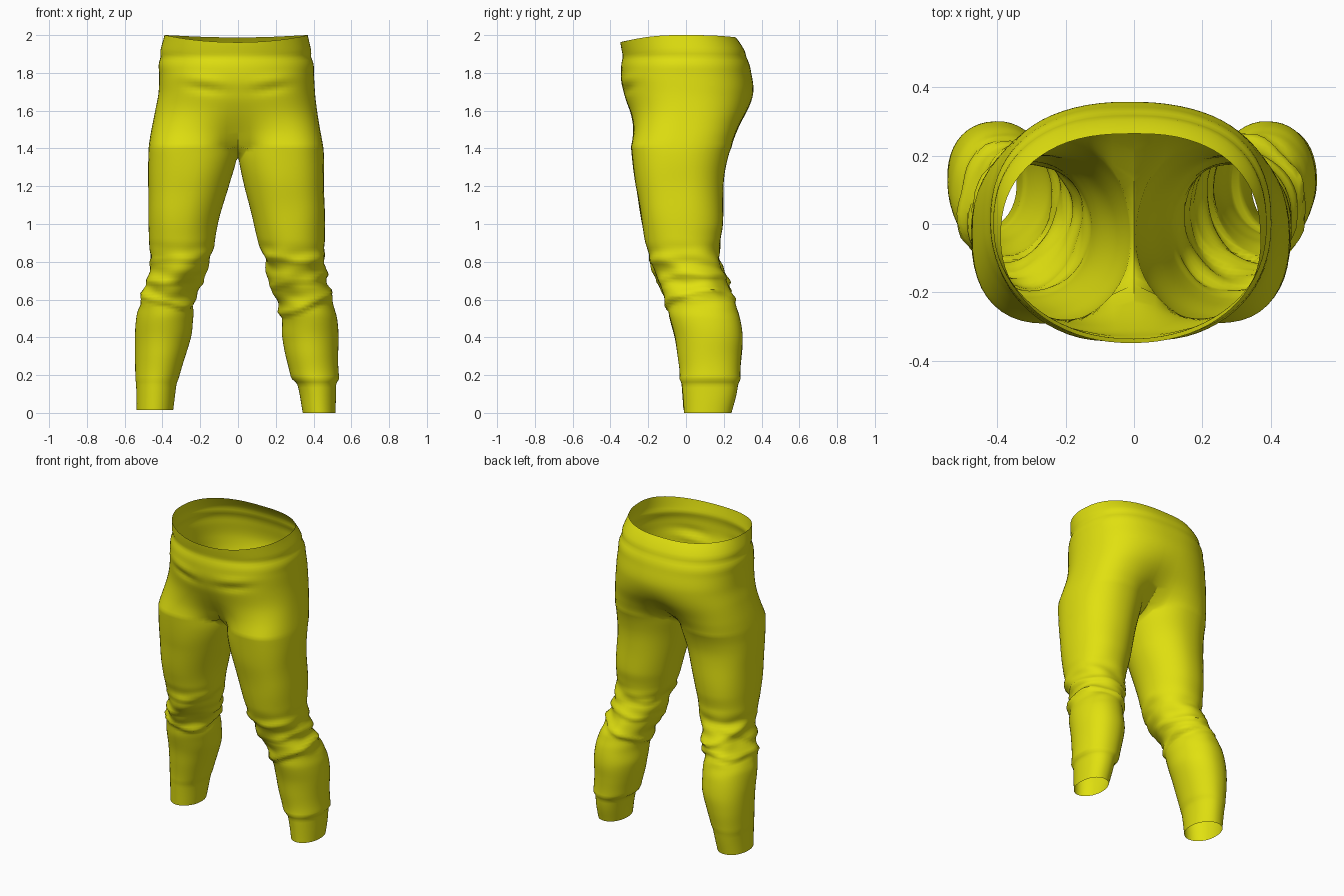
import bpy, bmesh, math
from mathutils import Vector, noise

if "Cube" in bpy.data.objects:
    bpy.data.objects.remove(bpy.data.objects["Cube"])

# z, left outer, left inner, right outer, right inner (distances from the middle)
WIDTHS = [
    (2.00, .390, 0, .372, 0), (1.90, .412, 0, .390, 0), (1.70, .422, 0, .405, 0),
    (1.60, .440, 0, .420, 0), (1.42, .472, 0, .450, 0), (1.34, .475, .008, .455, .004),
    (1.20, .476, .050, .456, .034), (1.00, .474, .108, .460, .085),
    (0.80, .468, .145, .458, .135), (0.70, .480, .185, .470, .155),
    (0.60, .522, .225, .500, .205), (0.50, .538, .238, .520, .232),
    (0.40, .545, .247, .530, .237), (0.20, .540, .308, .528, .282),
    (0.15, .538, .325, .518, .312), (0.00, .535, .347, .514, .340)]
# z, front y, back y
DEPTHS = [
    (2.00, -.352, .255), (1.95, -.345, .292), (1.90, -.338, .318), (1.78, -.345, .348),
    (1.70, -.330, .355), (1.60, -.308, .335), (1.50, -.295, .290), (1.40, -.290, .238),
    (1.30, -.280, .210), (1.20, -.266, .200), (1.00, -.232, .196), (0.90, -.212, .180),
    (0.80, -.190, .185), (0.70, -.150, .215), (0.60, -.112, .255), (0.50, -.085, .285),
    (0.40, -.060, .300), (0.30, -.045, .293), (0.20, -.028, .280), (0.10, -.018, .265),
    (0.00, -.012, .242)]
SPLIT = 1.41              # height where the hips divide into legs
DIP = .06                 # sag of the crotch seam
OUTER, INNER = 36, 12     # segments around the outside and along the crotch seam
SPREAD = math.radians(145)


def smooth(a, b, v):
    t = min(1, max(0, (v - a) / (b - a)))
    return t * t * (3 - 2 * t)


def bump(v, mid, width):
    return math.exp(-((v - mid) / width) ** 2)


def sample(table, z):
    """Smooth (Hermite) interpolation down a table sorted by falling z."""
    z = min(table[0][0], max(table[-1][0], z))
    n = len(table)
    i = next(k for k in range(n - 1) if z >= table[k + 1][0])
    p, q = table[i], table[i + 1]
    a, b = table[max(i - 1, 0)], table[min(i + 2, n - 1)]
    h = q[0] - p[0]
    t = (z - p[0]) / h
    out = []
    for c in range(1, len(p)):
        m0 = (q[c] - a[c]) / (q[0] - a[0]) * h
        m1 = (b[c] - p[c]) / (b[0] - p[0]) * h
        out.append((2*t**3 - 3*t*t + 1) * p[c] + (t**3 - 2*t*t + t) * m0
                   + (3*t*t - 2*t**3) * q[c] + (t**3 - t*t) * m1)
    return out


def fold(z, edge, depth):
    """Cloth bunched up above an edge, dropping away sharply below it."""
    return depth * smooth(edge - .018, edge + .006, z) * math.exp(-max(0, z - edge) / .055)


def squared(c, power):
    """Fuller than a plain sine or cosine when power is below one."""
    return math.copysign(abs(c) ** power, c)


def surface_point(side, phi, z, on_seam):
    lo, li, ro, ri = sample(WIDTHS, z)
    out, inn = (lo, li) if side < 0 else (ro, ri)
    yf, yb = sample(DEPTHS, z)
    cy, ry = (yf + yb) / 2, (yb - yf) / 2
    # leg section, fuller at the outer thigh and outer calf
    cx, rx = (out + inn) / 2, (out - inn) / 2
    c, s = math.cos(phi), math.sin(phi)
    power = 1
    if c > 0:
        power = 1 - .21 * smooth(.7, 1.1, z) if s < 0 else .88
    leg = Vector((cx + rx * squared(c, power), cy + ry * squared(s, power), z))
    # half of the hip section, with a squarer seat
    a = max(-1, min(1, phi / SPREAD)) * math.pi / 2
    ca, sa = max(0, math.cos(a)), math.sin(a)
    power = .82 if sa > 0 else .97 - .13 * smooth(1.95, 1.65, z)
    hip = Vector((out * ca ** power, cy + ry * squared(sa, power), z))
    w = max(0, 1 - max(0, z - SPLIT) / .30) ** 2.2
    p = hip.lerp(leg, w)
    # creases
    front = max(0, -sa)
    d = -.006 * bump(z, 1.885, .018) + .003 * bump(z, 1.835, .025)
    d -= .012 * front * bump(z, 1.685 + .16 * p.x, .022) * bump(p.x, .17, .10)
    d += .008 * front * bump(z, 1.735 + .16 * p.x, .025) * bump(p.x, .17, .12)
    q = Vector((p.x * side, p.y, z))
    wob = noise.noise(Vector((q.x * 5, q.y * 5, side * 3)))
    tilt = .035 * math.cos(phi) + .03 * math.sin(phi + .6 * side)
    d += fold(z, .605 + tilt + .03 * wob + (.0 if side < 0 else -.02), .020)
    d += fold(z, .705 + .6 * tilt - .05 * wob, .011 + .012 * wob)
    d += fold(z, .80 - .5 * tilt + .05 * wob, .008 - .012 * wob)
    knee = smooth(.50, .62, z) * (1 - smooth(.80, .92, z))
    d += knee * (.022 * noise.noise(Vector((q.x * 7, q.y * 7, z * 14))) - .009)
    d += .005 * noise.noise(Vector((q.x * 4, q.y * 4, z * 5)))
    # ankle cuffs
    d += fold(z, .172 + .01 * wob, .011 if side > 0 else .002)
    p.x += d * c
    p.y += d * s
    p.x = 0 if on_seam else max(p.x, .001)
    return Vector((p.x * side, p.y, p.z))


def sag(k):
    return DIP * math.sin(math.pi * k / INNER) ** .8 if 0 < k < INNER else 0


def build_half(bm, side):
    outer = [-SPREAD + 2 * SPREAD * j / OUTER for j in range(OUTER + 1)]
    gap = 2 * math.pi - 2 * SPREAD
    inner = [SPREAD + gap * k / INNER for k in range(1, INNER)]
    # hips: half rings from the front middle to the back middle
    rings = []
    for i in range(37):
        t = i / 36
        zz = 2 - (2 - SPLIT) * t
        ring = []
        for j, phi in enumerate(outer):
            s = math.sin(phi / SPREAD * math.pi / 2)
            drop = .038 * max(0, -s) ** 2 + .012 * max(0, s) ** 3
            z = zz - drop * (1 - t) ** 3
            ring.append(bm.verts.new(surface_point(side, phi, z, j in (0, OUTER))))
        rings.append(ring)
    for r0, r1 in zip(rings, rings[1:]):
        for j in range(OUTER):
            bm.faces.new((r0[j], r0[j + 1], r1[j + 1], r1[j]))
    # leg: closed rings that start along the crotch seam
    end = .016 if side < 0 else 0
    prev = rings[-1][:]
    for k, phi in enumerate(inner, 1):
        prev.append(bm.verts.new(surface_point(side, phi, SPLIT - sag(k), True)))
    steps = 95
    for i in range(1, steps + 1):
        zz = SPLIT + (end - SPLIT) * i / steps
        fade = 1 - smooth(0, .4, SPLIT - zz)
        ring = []
        for j, phi in enumerate(outer + inner):
            z = zz - sag(j - OUTER) * fade
            ring.append(bm.verts.new(surface_point(side, phi, z, False)))
        n = len(ring)
        for j in range(n):
            bm.faces.new((prev[j], prev[(j + 1) % n], ring[(j + 1) % n], ring[j]))
        prev = ring


# trousers: two halves welded along the middle, open at waist and ankles
bm = bmesh.new()
for side in (-1, 1):
    build_half(bm, side)
bmesh.ops.remove_doubles(bm, verts=bm.verts[:], dist=.0004)
bmesh.ops.recalc_face_normals(bm, faces=bm.faces[:])
# make sure the cloth faces outward
if sum(f.normal.x * f.calc_center_median().x for f in bm.faces if f.calc_center_median().z > 1.6) < 0:
    bmesh.ops.reverse_faces(bm, faces=bm.faces[:])
mesh = bpy.data.meshes.new("trousers")
bm.to_mesh(mesh)
bm.free()
trousers = bpy.data.objects.new("trousers", mesh)
bpy.context.collection.objects.link(trousers)

yellow = bpy.data.materials.new("yellow cloth")
yellow.diffuse_color = (.75, .75, .005, 1)
yellow.use_nodes = True
yellow.node_tree.nodes["Principled BSDF"].inputs["Base Color"].default_value = yellow.diffuse_color
mesh.materials.append(yellow)
bpy.context.view_layer.objects.active = trousers
trousers.select_set(True)
bpy.ops.object.shade_smooth_by_angle(angle=math.radians(60))
